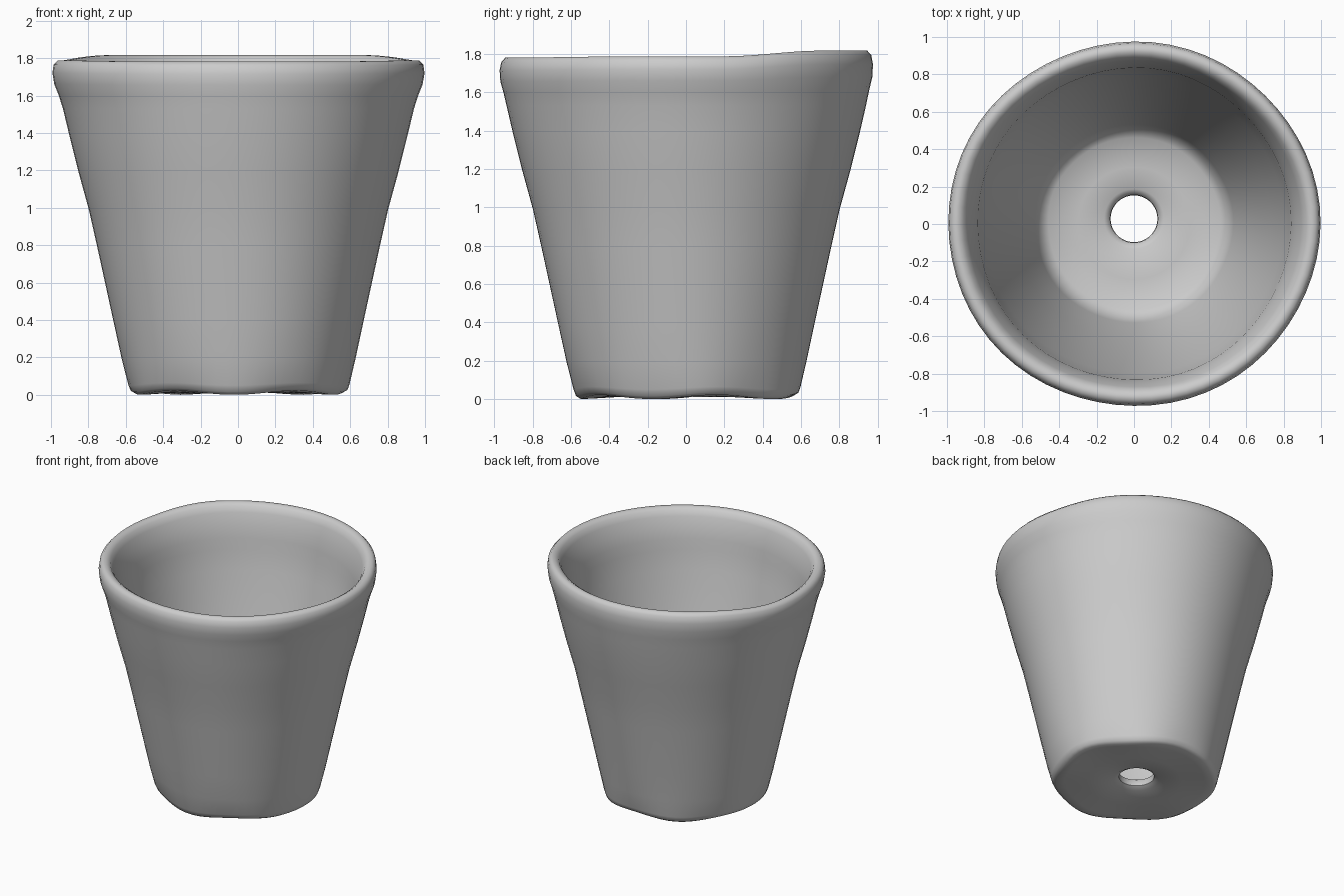
import bpy, bmesh
from math import sin, cos, pi, exp, radians

if "Cube" in bpy.data.objects:
    bpy.data.objects.remove(bpy.data.objects["Cube"])

SEGMENTS = 64

# Closed wall section (radius, height): underside, outer wall, rolled rim, inner wall, floor, drain hole
PROFILE = [
    (0.125, 0.05), (0.16, 0.03), (0.34, 0.022), (0.50, 0.012), (0.555, 0.010), (0.580, 0.025), (0.592, 0.06),
    (0.625, 0.20), (0.668, 0.40), (0.755, 0.80), (0.80, 1.00), (0.855, 1.20),
    (0.905, 1.40), (0.938, 1.54), (0.957, 1.61), (0.977, 1.67), (0.984, 1.73),
    (0.976, 1.775), (0.955, 1.797), (0.928, 1.797), (0.902, 1.78), (0.882, 1.74),
    (0.855, 1.66), (0.836, 1.58), (0.828, 1.50), (0.80, 1.35), (0.73, 1.00), (0.63, 0.60),
    (0.53, 0.24), (0.505, 0.17), (0.46, 0.135), (0.30, 0.125), (0.16, 0.12), (0.128, 0.10),
]


def smooth(a, b, t):
    t = max(0.0, min(1.0, (t - a) / (b - a)))
    return t * t * (3 - 2 * t)


def point(radius, height, angle):
    """Hand-made unevenness: wavy foot, slightly oval and tilted rim, off-centre hole."""
    foot = exp(-height / 0.12) * smooth(0.35, 0.55, radius)
    top = smooth(1.5, 1.8, height)
    r = radius + 0.007 * sin(7 * angle + 0.6) * foot + 0.003 * sin(5 * angle + 1) * smooth(0.3, 0.6, radius)
    x = r * cos(angle) * (1 + 0.013 * top)
    y = r * sin(angle) * (1 - 0.012 * top)
    z = height + 0.012 * (1 + sin(5 * angle + 0.2)) * foot
    z += top * (0.03 * smooth(0.2, 0.7, y) - 0.006 * smooth(0.3, 0.9, -y))
    y += 0.028 * (1 - smooth(0.13, 0.35, radius)) + 0.012 * foot
    return x, y, max(z, 0.0)


# Pot body
bm = bmesh.new()
rings = [[bm.verts.new(point(r, h, 2 * pi * i / SEGMENTS)) for i in range(SEGMENTS)]
         for r, h in PROFILE]
for k, ring in enumerate(rings):
    nxt = rings[(k + 1) % len(rings)]
    for i in range(SEGMENTS):
        j = (i + 1) % SEGMENTS
        bm.faces.new((ring[i], ring[j], nxt[j], nxt[i]))
# Rest the lowest point on the ground
low = min(v.co.z for v in bm.verts)
for v in bm.verts:
    v.co.z -= low
bmesh.ops.recalc_face_normals(bm, faces=bm.faces)
mesh = bpy.data.meshes.new("flower_pot")
bm.to_mesh(mesh)
bm.free()
pot = bpy.data.objects.new("flower_pot", mesh)
bpy.context.collection.objects.link(pot)

# Smooth clay surface
bpy.context.view_layer.objects.active = pot
pot.select_set(True)
bpy.ops.object.shade_smooth_by_angle(angle=radians(60))
